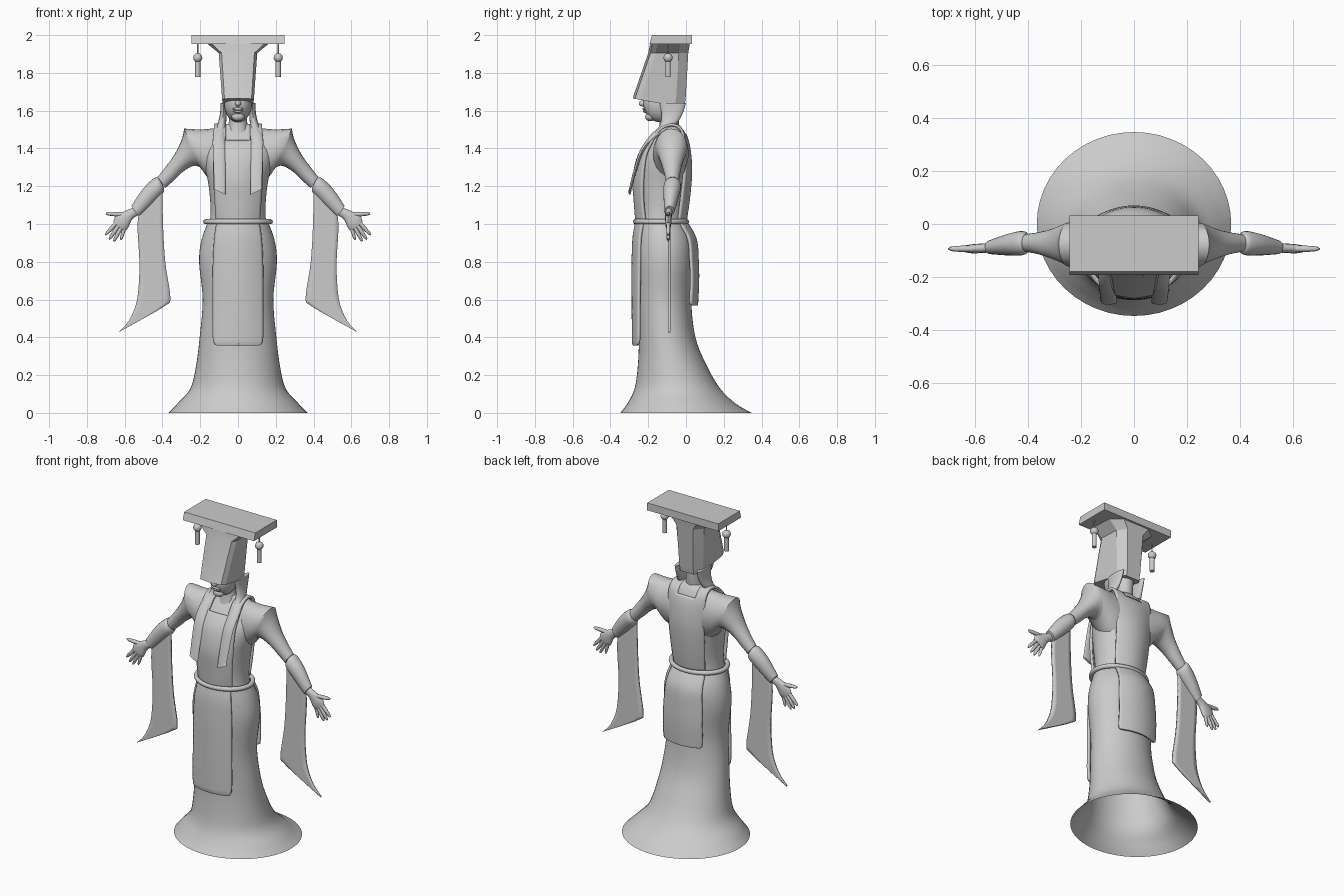
import bpy, bmesh, math
from mathutils import Vector as V

cube = bpy.data.objects.get("Cube")
if cube:
    bpy.data.objects.remove(cube, do_unlink=True)

stone = bpy.data.materials.new("light_grey")
stone.use_nodes = True
GREY = (0.6, 0.6, 0.6, 1)
stone.diffuse_color = GREY
stone.node_tree.nodes["Principled BSDF"].inputs["Base Color"].default_value = GREY


def finish(name, bm, smooth=50, mirror=False, thick=0):
    """Turn a bmesh into a shaded object, optionally thickened and mirrored."""
    bmesh.ops.remove_doubles(bm, verts=bm.verts, dist=0.0005)
    bmesh.ops.recalc_face_normals(bm, faces=bm.faces)
    me = bpy.data.meshes.new(name)
    bm.to_mesh(me)
    bm.free()
    me.materials.append(stone)
    ob = bpy.data.objects.new(name, me)
    bpy.context.collection.objects.link(ob)
    if thick:
        mod = ob.modifiers.new("Thickness", "SOLIDIFY")
        mod.thickness, mod.offset = thick, 0
    if mirror:
        ob.modifiers.new("Mirror", "MIRROR").use_clip = False
    if smooth:
        bpy.ops.object.select_all(action="DESELECT")
        ob.select_set(True)
        bpy.context.view_layer.objects.active = ob
        bpy.ops.object.shade_smooth_by_angle(angle=math.radians(smooth))
    return ob


def spline(keys, steps=5):
    """Catmull-Rom through rows of numbers."""
    out = []
    for i in range(len(keys) - 1):
        p0, p1, p2 = keys[max(i - 1, 0)], keys[i], keys[i + 1]
        p3 = keys[min(i + 2, len(keys) - 1)]
        for s in range(steps):
            t = s / steps
            out.append([b + t / 2 * (c - a + t * (2 * a - 5 * b + 4 * c - d + t * (3 * (b - c) + d - a)))
                        for a, b, c, d in zip(p0, p1, p2, p3)])
    return out + [list(keys[-1])]


def skin(rows, closed=True, caps=(True, True), skip=None):
    """Bridge rows of points with quads."""
    bm = bmesh.new()
    grid = [[bm.verts.new(p) for p in row] for row in rows]
    n = len(rows[0])
    for a, b in zip(grid, grid[1:]):
        for i in range(n if closed else n - 1):
            quad = [a[i], a[(i + 1) % n], b[(i + 1) % n], b[i]]
            mid = sum((v.co for v in quad), V()) / 4
            if not (skip and skip(mid)):
                bm.faces.new(quad)
    for use, row in zip(caps, (grid[0], grid[-1])):
        if use and closed:
            bm.faces.new(row)
    return bm


def oval(c, a, b, n=24):
    c, a, b = V(c), V(a), V(b)
    return [c + a * math.cos(math.tau * i / n) + b * math.sin(math.tau * i / n) for i in range(n)]


def body(name, keys, caps):
    """Upright shell; keys are height, half width, front y, back y."""
    rows = [oval((0, (f + k) / 2, z), (w, 0, 0), (0, (k - f) / 2, 0), 48) for z, w, f, k in spline(keys)]
    return finish(name, skin(rows, caps=caps))


def cloth(name, keys, skip=None, thick=0.014):
    """Curved strip; keys are y, height, bulge, half width."""
    rows = []
    for y, z, k, w in spline(keys):
        xs = [w * (i / 10 - 1) for i in range(21)]
        rows.append([(x, y + k * x * x, z) for x in xs])
    return finish(name, skin(rows, closed=False, skip=skip), 40, thick=thick)


def limb(name, keys, n=20):
    """Mirrored arm piece; keys are upper x, z, lower x, z and half depth, y."""
    rows = []
    for ux, uz, lx, lz, d, y in keys:
        rows.append(oval(((ux + lx) / 2, y, (uz + lz) / 2), ((ux - lx) / 2, 0, (uz - lz) / 2), (0, d, 0), n))
    return finish(name, skin(rows), 50, mirror=True)


def ball(name, c, size, mirror=False):
    bm = bmesh.new()
    bmesh.ops.create_uvsphere(bm, u_segments=24, v_segments=16, radius=1)
    for v in bm.verts:
        v.co = V(c) + V([a * b for a, b in zip(v.co, size)])
    return finish(name, bm, 60, mirror)


# Open, flared skirt and the fitted torso
body("skirt", [(0, .368, -.348, .348), (.05, .32, -.31, .262), (.13, .252, -.272, .18),
               (.25, .222, -.255, .11), (.4, .203, -.25, .05), (.6, .187, -.262, .028),
               (.8, .206, -.272, .042), (.92, .192, -.268, .035), (1.02, .155, -.255, -.01)], (False, False))
body("torso", [(1.0, .15, -.255, -.01), (1.08, .145, -.255, -.005), (1.2, .155, -.265, .012),
               (1.3, .175, -.258, .018), (1.38, .185, -.225, .014), (1.46, .165, -.165, 0),
               (1.505, .13, -.13, -.02), (1.53, .06, -.125, -.04)], (True, True))

# Belt cord
belt = [oval((.17 * math.cos(t) - 0, -.132 + .135 * math.sin(t), 1.012),
             (.014 * math.cos(t), .014 * math.sin(t), 0), (0, 0, .014), 10)
        for t in [math.tau * i / 48 for i in range(49)]]
finish("belt", skin(belt, caps=(False, False)), 60)

# Hanging front and back panels, and the sleeveless over-robe
cloth("front_panel", [(-.278, .365, 1.8, .10), (-.279, .385, 1.8, .13), (-.281, .6, 2, .131),
                      (-.281, .8, 2.2, .13), (-.276, .93, 2.4, .122), (-.262, 1.01, 3, .11)])
cloth("back_panel", [(.056, .57, -2, .115), (.058, .59, -2, .132), (.063, .7, -2, .132), (.061, .8, -2.2, .13),
                     (.05, .92, -2.5, .122), (.0, 1.01, -3, .11)])


def neck_hole(p):
    return abs(p.x) < .065 and p.z > (1.44 if p.y < -.08 else 1.475)


cloth("over_robe", [(-.262, 1.02, 3.4, .115), (-.27, 1.12, 3, .12), (-.276, 1.24, 3, .128),
                    (-.25, 1.36, 2.2, .13), (-.195, 1.44, 1, .13), (-.14, 1.5, 0, .128),
                    (-.08, 1.525, 0, .125), (-.03, 1.505, 0, .125), (.008, 1.44, -1.2, .125),
                    (.026, 1.3, -2.4, .12), (.016, 1.15, -3, .115), (-.002, 1.02, -3.4, .105)], neck_hole)

# Arms: peaked shoulders, forearm cuffs and hanging sleeves
sleeve = spline([(.285, 1.505, .2, 1.30, .085, -.078), (.297, 1.45, .235, 1.308, .075, -.075),
                 (.335, 1.37, .29, 1.278, .056, -.075), (.385, 1.3, .335, 1.235, .042, -.073),
                 (.425, 1.25, .385, 1.19, .034, -.072)], 4)
limb("shoulder_sleeves", [(.08, 1.51, .1, 1.2, .085, -.08), (.2, 1.5, .165, 1.25, .095, -.08)] + sleeve)
limb("forearm_cuffs", spline([(.415, 1.24, .395, 1.2, .02, -.072), (.44, 1.245, .395, 1.168, .045, -.072),
                              (.5, 1.19, .45, 1.11, .041, -.078), (.565, 1.095, .525, 1.04, .026, -.088)], 4))

rows = []
for ix, iz, ox, oz in spline([(.4, 1.2, .48, 1.17), (.397, 1.0, .53, 1.03), (.385, .8, .522, .8),
                              (.358, .61, .527, .66), (.385, .568, .542, .57), (.5, .5, .58, .485),
                              (.634, .426, .635, .425)]):
    rows.append([V((ix, -.088, iz)).lerp(V((ox, -.088, oz)), i / 6) for i in range(7)])
finish("hanging_sleeves", skin(rows, closed=False), 40, True, .013)

# Hands: palm and five tapered fingers
limb("palms", spline([(.56, 1.085, .53, 1.045, .018, -.09), (.595, 1.07, .56, 1.025, .018, -.092),
                      (.645, 1.045, .585, .975, .017, -.094), (.66, 1.01, .605, .965, .012, -.094)], 3), 12)


def finger(name, base, tip, r):
    a, b = V((base[0], -.094, base[1])), V((tip[0], -.094, tip[1]))
    d = (b - a).normalized()
    side = V((d.z, 0, -d.x))
    rows = [oval(a.lerp(b, t), side * r * s, (0, r * s, 0), 8)
            for t, s in ((0, 1), (.5, 1), (.85, .8), (1, .35))]
    finish(name, skin(rows), 60, True)


for label, base, tip, r in (("thumbs", (.605, 1.05), (.7, 1.055), .012),
                            ("index_fingers", (.64, 1.01), (.702, .942), .0105),
                            ("middle_fingers", (.628, .998), (.682, .918), .0105),
                            ("ring_fingers", (.615, .988), (.658, .908), .0105),
                            ("little_fingers", (.6, .985), (.62, .915), .0095)):
    finger(label, base, tip, r)

# Head, neck and face
body("neck", [(1.44, .075, -.16, -.035), (1.5, .055, -.145, -.04), (1.56, .048, -.14, -.035),
              (1.64, .055, -.15, -.03)], (True, True))
ball("head", (0, -.135, 1.64), (.074, .092, .102))
ball("chin", (0, -.19, 1.568), (.034, .026, .024))
ball("upper_lip", (0, -.217, 1.609), (.03, .014, .008))
ball("lower_lip", (0, -.214, 1.596), (.026, .014, .008))
ball("nose", (0, -.228, 1.638), (.016, .022, .016))

# Long side locks falling over the chest
lock = [(.076, -.07, 1.64, .016, .07), (.078, -.075, 1.58, .018, .055), (.088, -.1, 1.52, .024, .04),
        (.1, -.165, 1.47, .032, .024), (.1, -.232, 1.39, .033, .012), (.098, -.27, 1.28, .031, .009),
        (.096, -.298, 1.17, .029, .007)]
rows = [oval((x, y, z), (w, 0, 0), (0, d, 0), 16) for x, y, z, w, d in spline(lock)]
for p in rows[-1]:
    p.z += .5 * (p.x - .096)
finish("side_locks", skin(rows), 50, True)


# Tall tapering hat with a flared top
def hat_ring(w, f, k, zf, zk):
    half = [(0, f), (w * .85, f + .012), (w, f + .04), (w * .95, k - .05), (w * .55, k)]
    outline = half + [(-x, y) for x, y in reversed(half[1:])]
    return [(x, y, zf + (zk - zf) * (y - f) / (k - f)) for x, y in outline]


finish("hat_column", skin([hat_ring(.084, -.282, -.01, 1.665, 1.615), hat_ring(.086, -.274, -.002, 1.69, 1.66),
                           hat_ring(.102, -.2, .012, 1.905, 1.905), hat_ring(.165, -.19, .02, 1.956, 1.956)]), 25)

bm = bmesh.new()
bmesh.ops.create_cube(bm, size=1)
for v in bm.verts:
    v.co = V((v.co.x * .49, v.co.y * .212 - .074, v.co.z * .046 + 1.977))
    if v.co.y < -.1 and v.co.z < 1.97:
        v.co.y -= .013
finish("hat_board", bm, 0)

# Tassels hanging from the board ends
for label, r, low, high in (("tassel_strings", .003, 1.88, 1.96), ("tassel_ends", .014, 1.777, 1.868)):
    finish(label, skin([oval((.213, -.095, z), (r, 0, 0), (0, r, 0), 12) for z in (low, high)]), 40, True)
ball("tassel_beads", (.213, -.095, 1.88), (.024, .024, .024), True)
